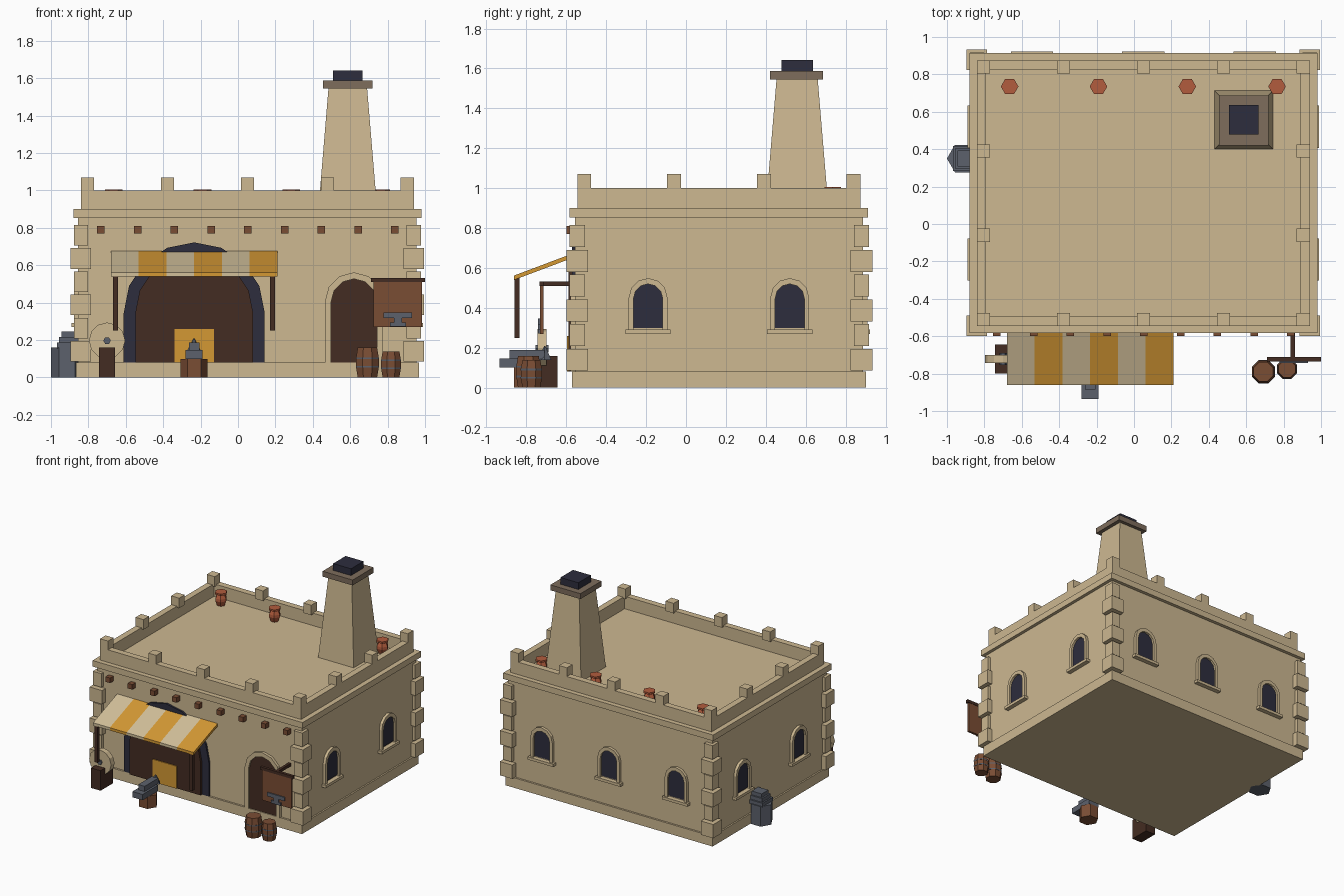
import bpy, bmesh, math
from mathutils import Matrix, Vector

if "Cube" in bpy.data.objects:
    bpy.data.objects.remove(bpy.data.objects["Cube"])


def material(name, r, g, b):
    m = bpy.data.materials.new(name)
    lin = [c / 12.92 if c < 0.04045 else ((c + 0.055) / 1.055) ** 2.4 for c in (r / 255, g / 255, b / 255)]
    m.diffuse_color = (*lin, 1)
    m.use_nodes = True
    m.node_tree.nodes["Principled BSDF"].inputs["Base Color"].default_value = m.diffuse_color
    return m


SAND = material("sandstone", 205, 184, 145)
NAVY = material("dark opening", 45, 45, 61)
DARK = material("dark wood", 68, 44, 34)
WOOD = material("brown wood", 122, 77, 52)
CLAY = material("terracotta", 178, 92, 61)
IRON = material("iron grey", 92, 97, 108)
GOLD = material("gold", 212, 152, 52)
CREAM = material("cream cloth", 210, 192, 154)
CAP = material("chimney stone", 126, 109, 92)


def finish(name, bm, *mats):
    bmesh.ops.recalc_face_normals(bm, faces=bm.faces)
    me = bpy.data.meshes.new(name)
    bm.to_mesh(me)
    bm.free()
    for m in mats:
        me.materials.append(m)
    ob = bpy.data.objects.new(name, me)
    bpy.context.collection.objects.link(ob)
    return ob


def boxes(name, mat, *ranges):
    """Each range is x0, x1, y0, y1, z0, z1."""
    bm = bmesh.new()
    for x0, x1, y0, y1, z0, z1 in ranges:
        mtx = Matrix.Translation(((x0 + x1) / 2, (y0 + y1) / 2, (z0 + z1) / 2)) @ \
            Matrix.Diagonal((x1 - x0, y1 - y0, z1 - z0, 1))
        bmesh.ops.create_cube(bm, size=1, matrix=mtx)
    return finish(name, bm, mat)


def cbox(x, y, z0, z1, hx, hy):
    return (x - hx, x + hx, y - hy, y + hy, z0, z1)


def lathe(name, mat, profile, n, loc, start=0):
    bm = bmesh.new()
    rings = [[bm.verts.new((loc[0] + r * math.cos(start + math.tau * i / n),
                            loc[1] + r * math.sin(start + math.tau * i / n), loc[2] + z))
              for i in range(n)] for r, z in profile]
    for a, b in zip(rings, rings[1:]):
        for i in range(n):
            bm.faces.new((a[i], a[(i + 1) % n], b[(i + 1) % n], b[i]))
    bm.faces.new(rings[0])
    bm.faces.new(rings[-1])
    return finish(name, bm, mat)


def arch(half, z0, spring, n):
    return [(half, z0)] + [(half * math.cos(math.pi * i / n), spring + half * math.sin(math.pi * i / n))
                           for i in range(n + 1)] + [(-half, z0)]


def place(x, y, turn):
    """Wall frame: local -y points out of the wall."""
    return Matrix.Translation((x, y, 0)) @ Matrix.Rotation(math.radians(turn), 4, 'Z')


def arch_plate(name, mat, mtx, prof, out, inset=0.02):
    bm = bmesh.new()
    f = bm.faces.new([bm.verts.new(mtx @ Vector((u, inset, z))) for u, z in prof])
    ext = bmesh.ops.extrude_face_region(bm, geom=[f])
    d = mtx.to_3x3() @ Vector((0, -out - inset, 0))
    bmesh.ops.translate(bm, vec=d, verts=[v for v in ext["geom"] if isinstance(v, bmesh.types.BMVert)])
    return finish(name, bm, mat)


def arch_frame(name, mat, mtx, outer, inner, out):
    bm = bmesh.new()
    loops = [[bm.verts.new(mtx @ Vector((u, y, z))) for u, z in p]
             for p, y in ((outer, 0.01), (outer, -out), (inner, -out), (inner, 0.01))]
    for a, b in zip(loops, loops[1:] + loops[:1]):
        for i in range(len(a) - 1):
            bm.faces.new((a[i], a[i + 1], b[i + 1], b[i]))
    for k in (0, -1):
        bm.faces.new([l[k] for l in loops])
    return finish(name, bm, mat)


# Building shell, centred on (CX, CY)
CX, CY = 0.05, 0.165
boxes("walls", SAND, cbox(CX, CY, 0, 0.9, 0.905, 0.722))
boxes("plinth", SAND, cbox(CX, CY, 0, 0.08, 0.917, 0.737))
boxes("cornice", SAND, cbox(CX, CY, 0.852, 0.9, 0.93, 0.748))
X0, X1, Y0, Y1, T = -0.84, 0.94, -0.545, 0.875, 0.05
boxes("parapet", SAND,
      (X0, X1, Y0, Y0 + T, 0.89, 1), (X0, X1, Y1 - T, Y1, 0.89, 1),
      (X0, X0 + T, Y0 + T, Y1 - T, 0.89, 1), (X1 - T, X1, Y0 + T, Y1 - T, 0.89, 1))

# Merlons around the parapet
h = 0.035
xs = [X0 + h + i * (X1 - X0 - 2 * h) / 4 for i in range(5)]
ys = [Y0 + h + i * (Y1 - Y0 - 2 * h) / 3 for i in range(4)]
boxes("merlons", SAND, *[cbox(x, y, 0.99, 1.07, h, h) for x in xs for y in ys
                         if x in (xs[0], xs[-1]) or y in (ys[0], ys[-1])])

# Alternating corner stones
boxes("corner_stones", SAND, *[
    cbox(x, y, 0.085 + i * 0.124, 0.195 + i * 0.124, *([0.055 if i % 2 == 0 else 0.038] * 2))
    for x in (X0, X1) for y in (Y0, Y1 + 0.004) for i in range(6)])

# Beam ends
boxes("beam_ends", WOOD, *[cbox(-0.733 + i * 0.1965, -0.57, 0.77, 0.81, 0.02, 0.03) for i in range(9)])

# Windows
spots = [(0.955, y, 90) for y in (-0.19, 0.52)] + [(-0.855, y, -90) for y in (-0.19, 0.52)] \
    + [(x, 0.887, 180) for x in (-0.545, 0.05, 0.645)]
for x, y, turn in spots:
    m = place(x, y, turn)
    arch_frame("window_frame", SAND, m, arch(0.097, 0.285, 0.452, 6), arch(0.073, 0.285, 0.447, 6), 0.022)
    arch_plate("window_pane", NAVY, m, arch(0.074, 0.3, 0.447, 6), 0.006)
    sill = boxes("window_sill", SAND, (-0.113, 0.113, -0.035, 0.01, 0.27, 0.292))
    sill.matrix_world = m

# Workshop opening and side door
front = place(-0.234, -0.557, 0)
arch_plate("workshop_arch", NAVY, front, arch(0.377, 0.08, 0.345, 8), 0.015)
arch_plate("workshop_interior", DARK, front, arch(0.315, 0.08, 0.345, 8), 0.033)
boxes("forge_glow", GOLD, (-0.34, -0.127, -0.597, -0.57, 0.08, 0.26))
door = place(0.62, -0.557, 0)
arch_plate("side_door", DARK, door, arch(0.122, 0.08, 0.405, 6), 0.008)
arch_frame("side_door_frame", SAND, door, arch(0.155, 0.08, 0.407, 6), arch(0.122, 0.08, 0.405, 6), 0.022)

# Striped awning: slab sloping down to the front, cut into six stripes
bm = bmesh.new()
sect = [(-0.862, 0.54), (-0.862, 0.562), (-0.53, 0.687), (-0.53, 0.665)]
w = (0.21 + 0.68) / 6
cuts = [[bm.verts.new((-0.68 + w * i, y, z)) for y, z in sect] for i in range(7)]
for i in range(6):
    for k in range(4):
        f = bm.faces.new((cuts[i][k], cuts[i + 1][k], cuts[i + 1][(k + 1) % 4], cuts[i][(k + 1) % 4]))
        f.material_index = i % 2
bm.faces.new(cuts[0])
bm.faces.new(cuts[-1]).material_index = 1
finish("awning", bm, CREAM, GOLD)
boxes("awning_posts", DARK, *[cbox(x, -0.847, 0.25, 0.552, 0.014, 0.013) for x in (-0.655, 0.185)])

# Chimney
s = math.sqrt(2)
lathe("chimney", SAND, [(0.158 * s, 0.89), (0.103 * s, 1.55)], 4, (0.587, 0.557, 0), math.pi / 4)
boxes("chimney_cap", CAP, cbox(0.587, 0.554, 1.545, 1.588, 0.133, 0.133))
boxes("chimney_flue", NAVY, cbox(0.587, 0.557, 1.58, 1.642, 0.079, 0.079))

# Roof pots
for x in (-0.665, -0.19, 0.285, 0.765):
    lathe("roof_pot", CLAY, [(0.03, 0), (0.046, 0.04), (0.044, 0.06), (0.032, 0.085), (0.047, 0.092), (0.047, 0.106)],
          6, (x, 0.735, 0.9))

# Barrels with iron hoops
for x, y, r, t in ((0.692, -0.79, 0.066, 0.16), (0.818, -0.775, 0.057, 0.14)):
    lathe("barrel", WOOD, [(r * 0.85, 0), (r, t * 0.35), (r, t * 0.65), (r * 0.85, t)], 8, (x, y, 0), math.pi / 8)
    for k in (0.35, 0.65):
        lathe("barrel_hoop", IRON, [(r * 1.02, -0.004), (r * 1.02, 0.004)], 8, (x, y, t * k), math.pi / 8)

# Hanging sign with anvil emblem
boxes("sign_bracket", DARK, (0.71, 1.0, -0.735, -0.712, 0.51, 0.533), (0.838, 0.86, -0.72, -0.55, 0.51, 0.533))
boxes("sign_board", WOOD, (0.725, 0.985, -0.733, -0.715, 0.27, 0.512))
boxes("sign_emblem", IRON, (0.778, 0.93, -0.742, -0.732, 0.318, 0.348), (0.833, 0.877, -0.742, -0.732, 0.292, 0.32),
      (0.812, 0.898, -0.742, -0.732, 0.272, 0.294))

# Anvil on its stump
lathe("anvil_stump", WOOD, [(0.072, 0), (0.072, 0.1)], 6, (-0.235, -0.8, 0))
boxes("anvil", IRON, (-0.28, -0.19, -0.935, -0.74, 0.1, 0.146), (-0.263, -0.207, -0.885, -0.71, 0.145, 0.188))
lathe("anvil_horn", IRON, [(0.038, 0.14), (0.004, 0.208)], 6, (-0.235, -0.708, 0))

# Grindstone
boxes("grindstone_stand", DARK, (-0.742, -0.657, -0.8, -0.645, 0, 0.16))
for name, mat, r, d in (("grindstone", SAND, 0.097, 0.022), ("grindstone_axle", IRON, 0.02, 0.032)):
    ob = lathe(name, mat, [(r, -d), (r, d)], 12 if r > 0.05 else 6, (0, 0, 0))
    ob.matrix_world = Matrix.Translation((-0.7, -0.722, 0.197)) @ Matrix.Rotation(math.pi / 2, 4, 'X')

# Stone coal bin against the left wall
lathe("coal_bin", IRON, [(0.085, 0), (0.085, 0.16)], 6, (-0.915, 0.35, 0))
boxes("coal_bin_steps", IRON, *[cbox(-0.9, 0.35, 0.155 + i * 0.03, 0.187 + i * 0.03, 0.069 - i * 0.012, 0.066 - i * 0.012)
                                for i in range(3)])
